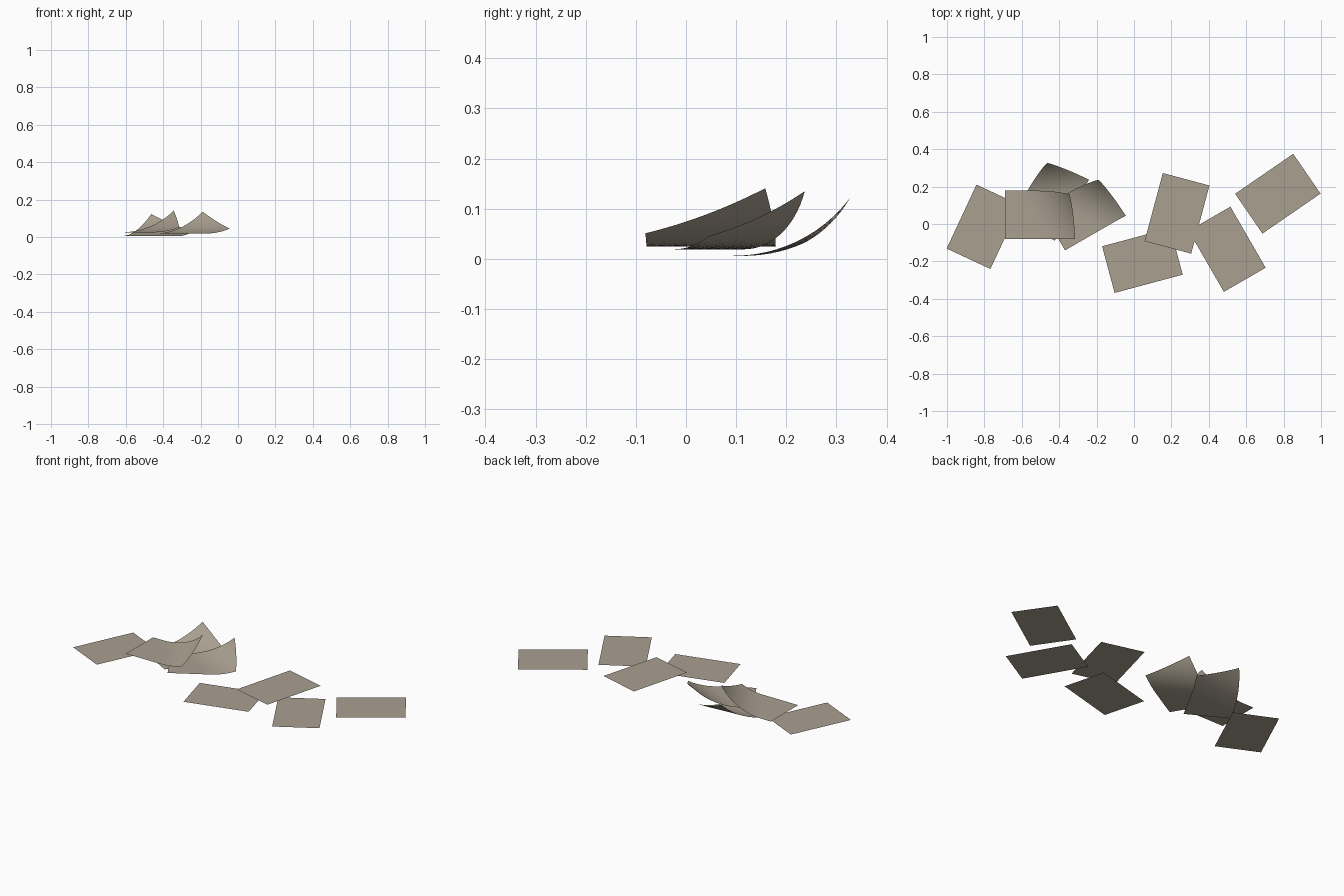
import bpy, math

if "Cube" in bpy.data.objects:
    bpy.data.objects.remove(bpy.data.objects["Cube"])

# One paper colour for every sheet
paper = bpy.data.materials.new("aged_paper")
paper.diffuse_color = (0.40, 0.35, 0.28, 1)
paper.use_nodes = True
paper.node_tree.nodes["Principled BSDF"].inputs["Base Color"].default_value = paper.diffuse_color

LENGTH, WIDTH = 0.377, 0.258
BEND_RADIUS = 0.27               # radius of the curled corner
BEND_REACH = 0.26                # distance from bend line to the corner
BEND_ANGLE = math.radians(33)    # bend direction relative to the long side


def curl(x, y):
    """Roll the upper right corner of a flat sheet up around a cylinder."""
    ux, uy = math.cos(BEND_ANGLE), math.sin(BEND_ANGLE)
    d = (x - LENGTH / 2) * ux + (y - WIDTH / 2) * uy + BEND_REACH
    if d <= 0:
        return x, y, 0.0
    a = d / BEND_RADIUS
    shift = BEND_RADIUS * math.sin(a) - d
    return x + ux * shift, y + uy * shift, BEND_RADIUS * (1 - math.cos(a))


def sheet(name, cx, cy, z, degrees, curled=False):
    nx, ny = (18, 12) if curled else (1, 1)
    verts, faces = [], []
    for j in range(ny + 1):
        for i in range(nx + 1):
            x, y = LENGTH * (i / nx - 0.5), WIDTH * (j / ny - 0.5)
            verts.append(curl(x, y) if curled else (x, y, 0.0))
    for j in range(ny):
        for i in range(nx):
            a = j * (nx + 1) + i
            faces.append((a, a + 1, a + nx + 2, a + nx + 1))
    me = bpy.data.meshes.new(name)
    me.from_pydata(verts, [], faces)
    me.materials.append(paper)
    for p in me.polygons:
        p.use_smooth = curled
    ob = bpy.data.objects.new(name, me)
    ob.location = (cx, cy, z)
    ob.rotation_euler[2] = math.radians(degrees)
    bpy.context.collection.objects.link(ob)


# Flat sheets
sheet("flat_sheet_left", -0.805, -0.015, 0.0, 65)
sheet("flat_sheet_front", 0.045, -0.195, 0.004, 15)
sheet("flat_sheet_middle", 0.23, 0.057, 0.016, 75)
sheet("flat_sheet_right", 0.498, -0.135, 0.010, -60)
sheet("flat_sheet_far_right", 0.769, 0.162, 0.0, 34.5)

# Sheets with a curled corner
sheet("curled_sheet_back", -0.445, 0.138, 0.006, 61, True)
sheet("curled_sheet_middle", -0.27, 0.065, 0.019, 30, True)
sheet("curled_sheet_top", -0.50, 0.05, 0.025, 0, True)
